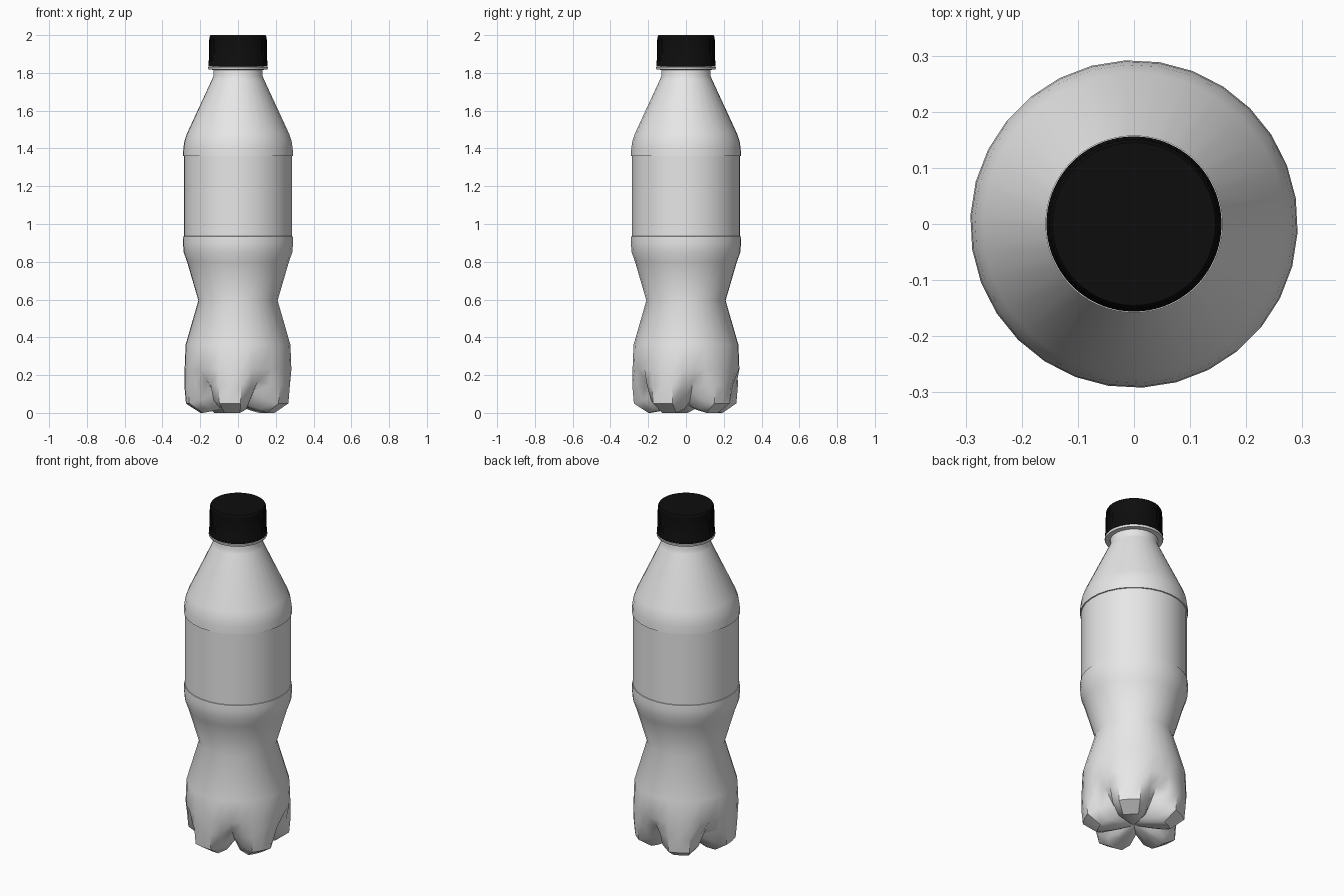
import bpy, bmesh
from math import cos, sin, radians, pi

default = bpy.data.objects.get("Cube")
if default:
    bpy.data.objects.remove(default, do_unlink=True)


def make_material(name, grey, roughness):
    mat = bpy.data.materials.new(name)
    mat.use_nodes = True
    colour = (grey, grey, grey, 1)
    mat.diffuse_color = colour
    shader = mat.node_tree.nodes["Principled BSDF"]
    shader.inputs["Base Color"].default_value = colour
    shader.inputs["Roughness"].default_value = roughness
    return mat


def lathe(name, profile, segments, mat, start=0, weight=None):
    """Spin a bottom-to-top profile of (radius, height) rows.
    A row may add a second (radius, height), blended in by weight(segment)."""
    bm = bmesh.new()
    rings = []
    for row in profile:
        radius, height = row[:2]
        other_radius, other_height = row[-2:]
        ring = []
        for j in range(segments):
            angle = start + 2 * pi * j / segments
            w = weight(j) if weight else 0
            r = radius + (other_radius - radius) * w
            z = height + (other_height - height) * w
            ring.append(bm.verts.new((r * cos(angle), r * sin(angle), z)))
        rings.append(ring)
    for low, high in zip(rings, rings[1:]):
        for j in range(segments):
            k = (j + 1) % segments
            bm.faces.new((low[j], low[k], high[k], high[j]))
    bmesh.ops.remove_doubles(bm, verts=bm.verts, dist=0.00001)
    mesh = bpy.data.meshes.new(name)
    bm.to_mesh(mesh)
    bm.free()
    mesh.materials.append(mat)
    obj = bpy.data.objects.new(name, mesh)
    bpy.context.collection.objects.link(obj)
    bpy.ops.object.select_all(action="DESELECT")
    obj.select_set(True)
    bpy.context.view_layer.objects.active = obj
    bpy.ops.object.shade_smooth_by_angle(angle=radians(40))
    return obj


plastic = make_material("pale plastic", 0.8, 0.4)
black = make_material("black cap plastic", 0.004, 0.5)

SIDES = 30
FEET = 5
PER_FOOT = SIDES // FEET
FIRST_GROOVE = radians(9)


def groove_weight(j):
    """Full in the groove between two feet, fading out across each foot."""
    step = j % PER_FOOT
    distance = min(step, PER_FOOT - step)
    return (1, 0.35, 0, 0)[distance]


# Footed base: each row is the foot section, then the groove section
base = [
    (0, 0.045),
    (0.11, 0.015, 0.07, 0.05),
    (0.2, 0, 0.12, 0.055),
    (0.276, 0.05, 0.17, 0.1),
    (0.284, 0.14, 0.235, 0.17),
    (0.283, 0.23),
    (0.278, 0.36),
]
# Waist, lower shoulder, recess for the label, cone and neck
upper = [
    (0.21, 0.595),
    (0.27, 0.8),
    (0.288, 0.85),
    (0.292, 0.9),
    (0.29, 0.935),
    (0.282, 0.937),
    (0.282, 1.358),
    (0.292, 1.36),
    (0.29, 1.4),
    (0.284, 1.44),
    (0.27, 1.48),
    (0.138, 1.765),
    (0.13, 1.785),
    (0.13, 1.82),
    (0.12, 1.9),
    (0, 1.9),
]
lathe("bottle_body", base + upper, SIDES, plastic, FIRST_GROOVE, groove_weight)

# Label sleeve
lathe("label_sleeve", [(0.286, 0.936), (0.286, 1.359)],
      SIDES, plastic, FIRST_GROOVE)

# Flange under the cap
lathe("neck_flange",
      [(0.12, 1.815), (0.155, 1.818), (0.158, 1.824), (0.158, 1.83), (0.12, 1.834)],
      60, plastic)

# Cap with a plain lower band and fine grip ridges
cap = [
    (0, 1.834),
    (0.156, 1.834),
    (0.156, 1.855),
    (0.155, 1.86, 0.151, 1.86),
    (0.152, 1.985, 0.148, 1.985),
    (0.15, 1.993),
    (0.145, 2),
    (0, 2),
]
lathe("screw_cap", cap, 120, black, weight=lambda j: j % 2)
